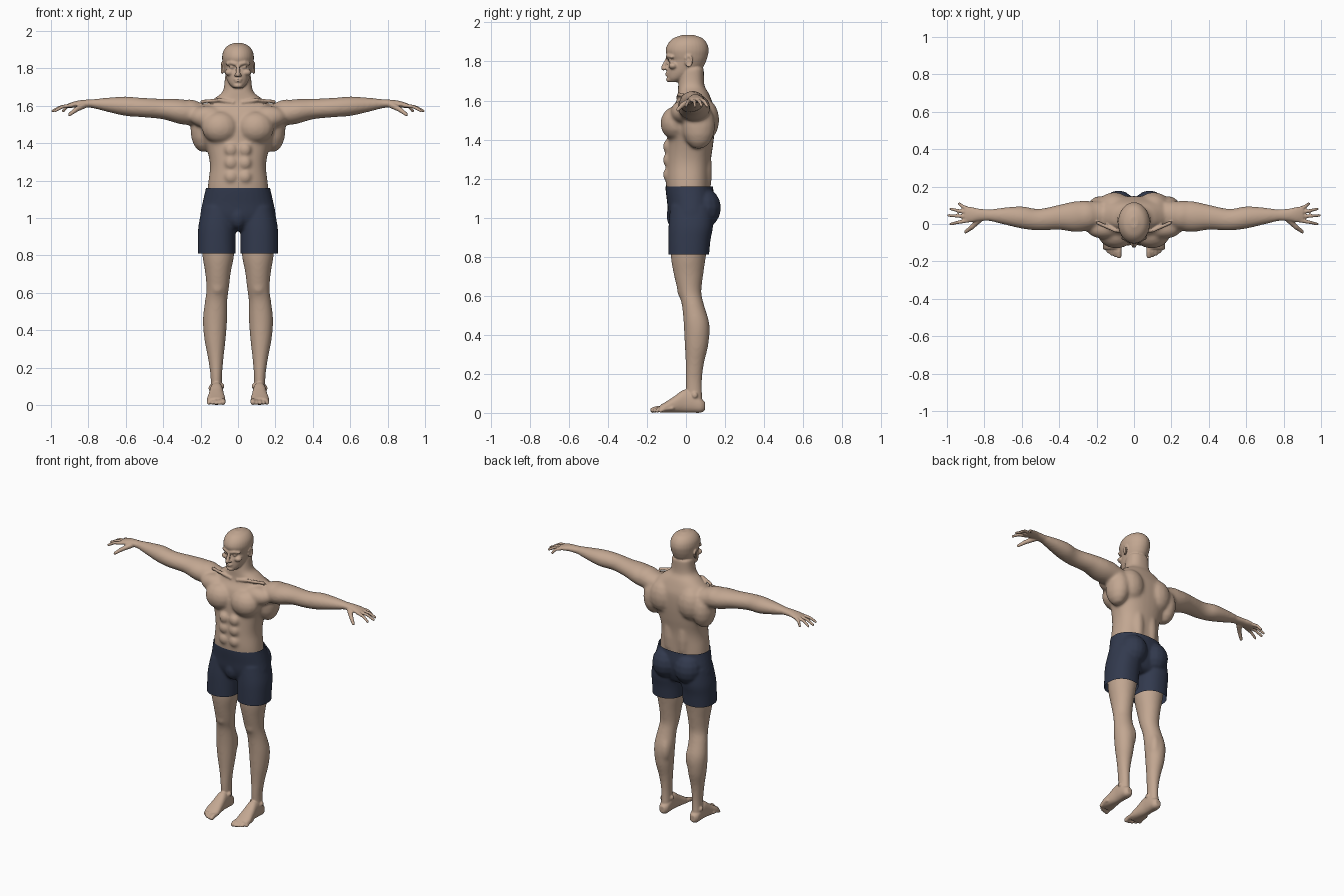
import bpy
import bmesh
import math
from mathutils import Matrix, Vector

default = bpy.data.objects.get("Cube")
if default:
    bpy.data.objects.remove(default, do_unlink=True)

AXES = {"x": (0, 1, 2), "y": (1, 0, 2), "z": (2, 0, 1)}


def make_material(name, colour):
    mat = bpy.data.materials.new(name)
    mat.use_nodes = True
    mat.diffuse_color = (*colour, 1)
    shader = mat.node_tree.nodes["Principled BSDF"]
    shader.inputs["Base Color"].default_value = (*colour, 1)
    shader.inputs["Roughness"].default_value = 0.8
    return mat


def blend(a, b, c, d, t):
    """Smooth interpolation between the values b and c."""
    return 0.5 * (2 * b + (c - a) * t + (2 * a - 5 * b + 4 * c - d) * t * t
                  + (3 * b - a - 3 * c + d) * t ** 3)


def loft(bm, axis, rows, square=1.0, sides=32, steps=5):
    """Closed oval skin; each row is position, two centres, two radii."""
    padded = [rows[0], *rows, rows[-1]]
    sections = []
    for i in range(len(rows) - 1):
        for s in range(steps):
            sections.append([blend(*v, s / steps) for v in zip(*padded[i:i + 4])])
    sections.append(rows[-1])
    along, across, up = AXES[axis]
    rings = []
    for pos, c1, c2, r1, r2 in sections:
        ring = []
        for k in range(sides):
            angle = math.tau * k / sides
            ca, sa = math.cos(angle), math.sin(angle)
            p = Vector()
            p[along] = pos
            p[across] = c1 + r1 * math.copysign(abs(ca) ** square, ca)
            p[up] = c2 + r2 * math.copysign(abs(sa) ** square, sa)
            ring.append(bm.verts.new(p))
        rings.append(ring)
    for a, b in zip(rings, rings[1:]):
        for k in range(sides):
            n = (k + 1) % sides
            bm.faces.new((a[k], a[n], b[n], b[k]))
    bm.faces.new(rings[0])
    bm.faces.new(rings[-1])


def blob(bm, centre, radii, detail=16):
    matrix = Matrix.Translation(centre) @ Matrix.Diagonal((*radii, 1))
    bmesh.ops.create_uvsphere(bm, u_segments=detail, v_segments=detail // 2,
                              radius=1, matrix=matrix)


def beads(bm, points, start, end, steps=6):
    """Tapered rounded limb made of overlapping balls."""
    total = (len(points) - 1) * steps
    for i in range(total + 1):
        seg = min(i // steps, len(points) - 2)
        p = Vector(points[seg]).lerp(Vector(points[seg + 1]), i / steps - seg)
        r = start + (end - start) * i / total
        blob(bm, p, (r, r, r), 12)


def mirror(bm):
    copy = bmesh.ops.duplicate(bm, geom=bm.verts[:] + bm.edges[:] + bm.faces[:])
    verts = [g for g in copy["geom"] if isinstance(g, bmesh.types.BMVert)]
    bmesh.ops.scale(bm, vec=(-1, 1, 1), verts=verts)


def fuse(bm, name, voxel, smoothing):
    """Merge overlapping shells into one soft surface."""
    bmesh.ops.recalc_face_normals(bm, faces=bm.faces[:])
    mesh = bpy.data.meshes.new(name)
    bm.to_mesh(mesh)
    bm.free()
    obj = bpy.data.objects.new(name, mesh)
    bpy.context.collection.objects.link(obj)
    remesh = obj.modifiers.new("Fuse", "REMESH")
    remesh.mode = "VOXEL"
    remesh.voxel_size = voxel
    soft = obj.modifiers.new("Soften", "SMOOTH")
    soft.factor = 0.5
    soft.iterations = smoothing
    graph = bpy.context.evaluated_depsgraph_get()
    result = bpy.data.meshes.new_from_object(obj.evaluated_get(graph))
    bpy.data.objects.remove(obj, do_unlink=True)
    return result


def place(name, mesh, mat):
    mesh.name = name
    mesh.materials.clear()
    mesh.materials.append(mat)
    mesh.shade_smooth()
    obj = bpy.data.objects.new(name, mesh)
    bpy.context.collection.objects.link(obj)


skin = make_material("skin", (0.54, 0.385, 0.285))
navy = make_material("navy cloth", (0.032, 0.042, 0.076))

# Broad forms: legs, arms and muscle masses
bm = bmesh.new()
loft(bm, "z", [(1.02, .095, .03, .085, .1), (.9, .106, .02, .09, .1),
               (.8, .106, .012, .085, .09), (.71, .107, .013, .069, .076),
               (.62, .109, .019, .06, .06), (.555, .117, .035, .06, .057),
               (.455, .123, .054, .065, .066), (.35, .123, .054, .057, .061),
               (.25, .119, .045, .042, .047), (.148, .116, .04, .031, .042),
               (.05, .116, .045, .032, .042)])
loft(bm, "x", [(.17, .05, 1.55, .07, .06), (.3, .04, 1.567, .083, .067),
               (.4, .036, 1.582, .067, .055), (.51, .023, 1.59, .058, .052),
               (.6, .035, 1.597, .06, .052), (.7, .043, 1.605, .045, .038),
               (.78, .047, 1.611, .031, .024), (.83, .048, 1.61, .032, .022)])
blob(bm, (.095, -.052, 1.483), (.1, .08, .088))       # chest
blob(bm, (.16, -.02, 1.54), (.1, .06, .06))           # chest to shoulder
blob(bm, (.185, .065, 1.47), (.07, .085, .12))        # side of back
blob(bm, (.26, .045, 1.568), (.085, .08, .066))       # shoulder
blob(bm, (.105, .095, 1.5), (.09, .076, .11))         # shoulder blade
blob(bm, (.05, .08, 1.24), (.045, .055, .17))         # lower back
blob(bm, (.109, -.025, .63), (.032, .022, .04))       # kneecap
blob(bm, (.095, .07, .44), (.036, .05, .09))          # inner calf
for z in (1.22, 1.295, 1.365):
    blob(bm, (.038, -.09, z), (.036, .03, .037))      # abdomen
mirror(bm)
loft(bm, "z", [(1, 0, .02, .165, .1), (1.16, 0, .01, .162, .112),
               (1.28, 0, .012, .15, .114), (1.38, 0, .022, .17, .118),
               (1.47, 0, .028, .205, .12), (1.55, 0, .035, .205, .112),
               (1.6, 0, .042, .175, .09), (1.64, 0, .037, .125, .078),
               (1.68, 0, .027, .08, .067), (1.77, 0, .03, .07, .062)], .85)
base = fuse(bm, "broad forms", .008, 14)

# Fine forms: hands, feet, ears and face
bm = bmesh.new()
loft(bm, "x", [(.77, .047, 1.611, .03, .023), (.83, .049, 1.611, .033, .02),
               (.87, .05, 1.607, .041, .017), (.905, .05, 1.6, .04, .013)])
for y, tip_x, tip_y in ((.018, .985, .0), (.04, .997, .046),
                        (.062, .985, .08), (.082, .94, .108)):
    middle = ((.895 + tip_x) / 2, (y + tip_y) / 2, 1.594)
    beads(bm, [(.89, y, 1.602), middle, (tip_x - .006, tip_y, 1.572)], .0115, .0085)
beads(bm, [(.82, .03, 1.604), (.865, -.015, 1.58), (.9, -.042, 1.553)], .018, .01)
loft(bm, "y", [(.097, .115, .035, .018, .022), (.075, .115, .038, .032, .037),
               (.03, .115, .055, .035, .054), (-.01, .115, .06, .036, .059),
               (-.06, .116, .043, .043, .042), (-.1, .117, .03, .049, .029),
               (-.135, .117, .02, .043, .018)], .85)
for i in range(5):
    x, tip = .08 + .019 * i, -.17 + .0025 * i * i
    r = .0145 if i == 0 else .0105
    beads(bm, [(x, tip + .06, .024), (x, tip + .02, .021), (x, tip, r)], r, r)
blob(bm, (.085, .03, .1), (.012, .016, .016))         # inner ankle
blob(bm, (.148, .045, .09), (.01, .015, .016))        # outer ankle
beads(bm, [(.025, -.04, 1.618), (.1, -.035, 1.63), (.19, .005, 1.622)], .011, .011)
rim = [(.085 + .004 * math.sin(a), .014 + .017 * math.sin(a), 1.802 + .028 * math.cos(a))
       for a in [math.radians(d) for d in range(-60, 211, 45)]]
beads(bm, rim, .006, .006, 4)                         # ear rim
blob(bm, (.08, .01, 1.8), (.006, .016, .026))         # ear
beads(bm, [(.012, -.095, 1.823), (.035, -.09, 1.829), (.058, -.072, 1.823)], .011, .009)
blob(bm, (.032, -.079, 1.805), (.015, .012, .009))    # eye
blob(bm, (.046, -.066, 1.778), (.026, .024, .018))    # cheekbone
blob(bm, (.012, -.104, 1.763), (.009, .011, .008))    # nostril
mirror(bm)
bm.from_mesh(base)
bpy.data.meshes.remove(base)
loft(bm, "z", [(1.694, 0, -.062, .024, .024), (1.712, 0, -.045, .044, .05),
               (1.74, 0, -.02, .06, .077), (1.775, 0, -.002, .07, .092),
               (1.805, 0, .009, .077, .095), (1.83, 0, .007, .082, .105),
               (1.86, 0, .006, .085, .11), (1.893, 0, .008, .078, .099),
               (1.92, 0, .01, .056, .073), (1.936, 0, .01, .02, .028)])
beads(bm, [(0, -.092, 1.82), (0, -.106, 1.79), (0, -.116, 1.766)], .009, .013)
for z, r in ((1.741, .025), (1.73, .021)):
    blob(bm, (0, -.09, z), (r, .017, .0055))          # lips
blob(bm, (0, -.083, 1.707), (.026, .02, .014))        # chin
place("body", fuse(bm, "body", .005, 4), skin)

# Shorts, trimmed flat at the waist and hems
bm = bmesh.new()
loft(bm, "z", [(1.06, .1, .03, .09, .11), (.96, .111, .025, .1, .114),
               (.88, .114, .017, .101, .108), (.77, .114, .012, .101, .103)], .9)
blob(bm, (.083, .085, 1.05), (.092, .095, .105))      # seat
mirror(bm)
loft(bm, "z", [(1.2, 0, .015, .165, .12), (1.15, 0, .017, .174, .122),
               (1.08, 0, .025, .19, .122), (1.01, 0, .025, .202, .114),
               (.95, 0, .025, .19, .09), (.93, 0, .025, .15, .06)], .9)
blob(bm, (0, -.055, 1.01), (.05, .045, .07))
cloth = fuse(bm, "shorts", .007, 8)
bm = bmesh.new()
bm.from_mesh(cloth)
for height, way in ((1.16, 1), (.81, -1)):
    bmesh.ops.bisect_plane(bm, geom=bm.verts[:] + bm.edges[:] + bm.faces[:],
                           plane_co=(0, 0, height), plane_no=(0, 0, way),
                           clear_outer=True)
bm.to_mesh(cloth)
bm.free()
place("shorts", cloth, navy)
